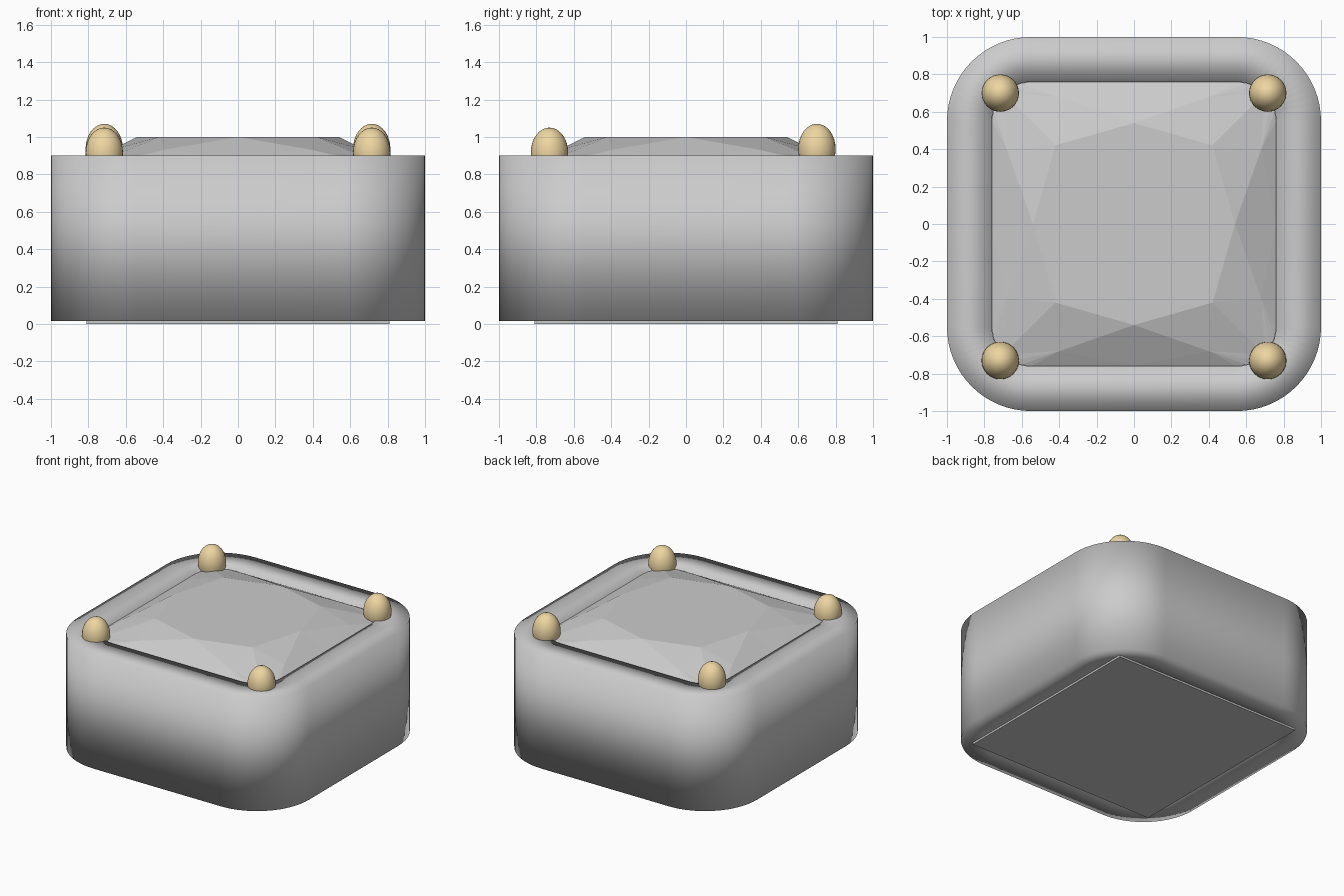
import bpy, bmesh
from math import cos, sin, pi

if "Cube" in bpy.data.objects:
    bpy.data.objects.remove(bpy.data.objects["Cube"])


def finish(name, bm, smooth=False, mat=None):
    bmesh.ops.remove_doubles(bm, verts=bm.verts, dist=1e-4)
    bmesh.ops.recalc_face_normals(bm, faces=bm.faces)
    me = bpy.data.meshes.new(name)
    bm.to_mesh(me)
    bm.free()
    for p in me.polygons:
        p.use_smooth = smooth
    if mat:
        me.materials.append(mat)
    ob = bpy.data.objects.new(name, me)
    bpy.context.collection.objects.link(ob)
    return ob


def rounded_square(half, r, z, n=16):
    """Points around a square with rounded corners."""
    pts = []
    c = half - r
    for k, (sx, sy) in enumerate([(1, 1), (-1, 1), (-1, -1), (1, -1)]):
        for i in range(n + 1):
            a = k * pi / 2 + i / n * pi / 2
            pts.append((sx * c + r * cos(a), sy * c + r * sin(a), z))
    return pts


# Setting: straight-walled frame, softly shaded across its edges
bm = bmesh.new()
loops = [rounded_square(1, .45, .015), rounded_square(1, .45, .9),
         rounded_square(.76, .21, .9), rounded_square(.76, .21, .015)]
rings = [[bm.verts.new(p) for p in lp] for lp in loops]
n = len(rings[0])
for k in range(4):
    a, b = rings[k], rings[(k + 1) % 4]
    for i in range(n):
        j = (i + 1) % n
        bm.faces.new((a[i], a[j], b[j], b[i]))
finish("setting_frame", bm, smooth=True)

# Square back plate closing the bottom
bm = bmesh.new()
bmesh.ops.create_cube(bm, size=1)
for v in bm.verts:
    v.co = (v.co.x * 1.62, v.co.y * 1.62, .01 + v.co.z * .02)
finish("back_plate", bm)

# Cushion-cut gem: one octant of facets, repeated by mirroring and swapping
bm = bmesh.new()
top, tip, low = 1.0, .93, .885
centre, culet = (0, 0, top), (0, 0, .25)
t0, t1, star = (.54, 0, top), (.42, .42, top), (.68, .4, tip)
r = .21
girdle = [(.76, 0, low), (.76, .4, low)] + [
    (.55 + r * cos(a), .55 + r * sin(a), low) for a in (0, pi / 12, pi / 6, pi / 4)]
tris = [(centre, t0, t1), (t0, t1, star), (t0, star, girdle[0]), (t1, star, girdle[-1])]
for p, q in zip(girdle, girdle[1:]):
    tris += [(star, p, q), (culet, p, q)]
for sx in (1, -1):
    for sy in (1, -1):
        for swap in (False, True):
            for t in tris:
                pts = [(y, x, z) if swap else (x, y, z) for x, y, z in t]
                bm.faces.new([bm.verts.new((x * sx, y * sy, z)) for x, y, z in pts])
bmesh.ops.remove_doubles(bm, verts=bm.verts, dist=1e-4)
bmesh.ops.dissolve_limit(bm, angle_limit=.01, verts=bm.verts, edges=bm.edges)
finish("cushion_gem", bm)

# Gold prong beads, the back pair slightly taller
gold = bpy.data.materials.new("gold")
gold.diffuse_color = (.85, .67, .36, 1)
gold.use_nodes = True
gold.node_tree.nodes["Principled BSDF"].inputs["Base Color"].default_value = gold.diffuse_color
for side, x in (("left", -.715), ("right", .715)):
    for end, y, z in (("front", -.73, .915), ("back", .7, .935)):
        bm = bmesh.new()
        bmesh.ops.create_uvsphere(bm, u_segments=32, v_segments=16, radius=1)
        for v in bm.verts:
            v.co = (x + v.co.x * .1, y + v.co.y * .1, z + v.co.z * .135)
        finish(f"{end}_{side}_prong", bm, smooth=True, mat=gold)
